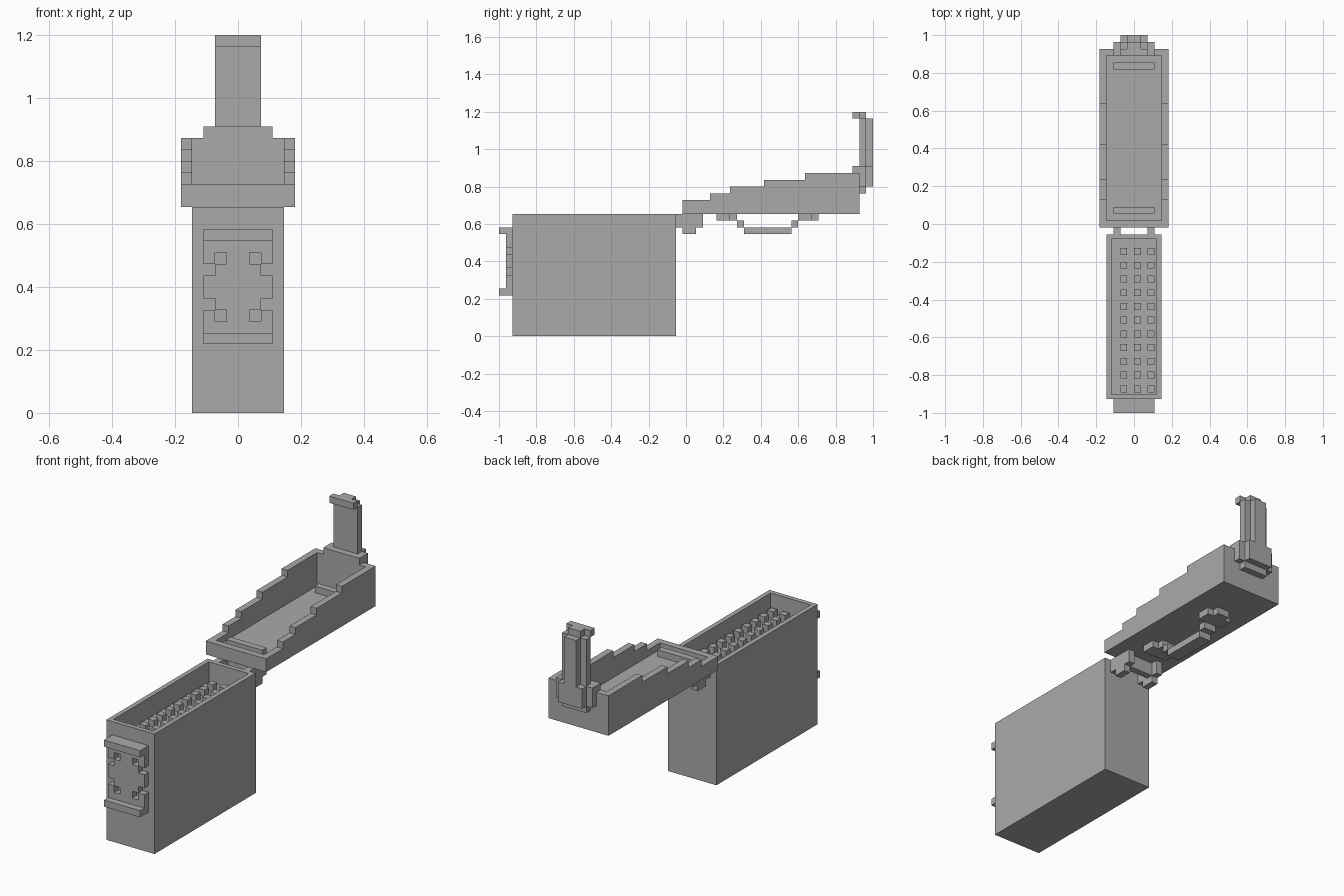
import bpy
import bmesh
from mathutils import Vector

U = 2 / 55  # size of one block

old = bpy.data.objects.get("Cube")
if old:
    bpy.data.objects.remove(old, do_unlink=True)

grey = bpy.data.materials.new("plain grey")
grey.use_nodes = True
grey.diffuse_color = (0.4, 0.4, 0.4, 1)
grey.node_tree.nodes["Principled BSDF"].inputs["Base Color"].default_value = (0.4, 0.4, 0.4, 1)


def place(x, y, z):
    """Block coordinates to model coordinates (y counts from the front)."""
    return Vector((x * U, y * U - 1, z * U))


def finish(name, bm):
    bmesh.ops.recalc_face_normals(bm, faces=bm.faces)
    mesh = bpy.data.meshes.new(name)
    bm.to_mesh(mesh)
    bm.free()
    mesh.materials.append(grey)
    obj = bpy.data.objects.new(name, mesh)
    bpy.context.collection.objects.link(obj)
    return obj


def add_box(bm, xs, ys, zs):
    lo, hi = place(xs[0], ys[0], zs[0]), place(xs[1], ys[1], zs[1])
    verts = bmesh.ops.create_cube(bm, size=1)["verts"]
    for v in verts:
        v.co = (lo + hi) / 2 + Vector(c * s for c, s in zip(v.co, hi - lo))
    return verts


def blocks(name, *boxes):
    bm = bmesh.new()
    for xs, ys, zs in boxes:
        if not isinstance(xs, tuple):
            xs = (-xs, xs)  # a single number is a half width
        add_box(bm, xs, ys, zs)
    return finish(name, bm)


def both(lo, hi, ys, zs):
    """The same box on both sides of the centre line."""
    return [((lo, hi), ys, zs), ((-hi, -lo), ys, zs)]


# Deep case: solid block with a shallow tray sunk into its top
bm = bmesh.new()
add_box(bm, (-4, 4), (2, 26), (0, 18))
top = max(bm.faces, key=lambda f: f.calc_center_median().z)
bmesh.ops.inset_region(bm, faces=[top], thickness=U)
sunk = bmesh.ops.extrude_face_region(bm, geom=[top])["geom"]
bmesh.ops.delete(bm, geom=[top], context="FACES_ONLY")
bmesh.ops.translate(bm, vec=(0, 0, -3 * U), verts=[g for g in sunk if isinstance(g, bmesh.types.BMVert)])
finish("case", bm)

# Rows of pegs in the tray
blocks("pegs", *[((x, x + 1), (y, y + 1), (15, 16))
                 for x in (-2, 0, 2) for y in range(3, 24, 2)])

# Front clasp plate with four holes, narrow necks and two lips
clasp = [(3, (1, 2), (10, 12))]
for outer, row, neck, lip in (((14, 16), 13, 12, 15), ((6, 8), 8, 9, 6)):
    clasp.append((3, (1, 2), outer))
    clasp.append((1, (1, 2), (row, row + 1)))
    clasp += both(2, 3, (1, 2), (row, row + 1))
    clasp.append((2, (1, 2), (neck, neck + 1)))
    clasp.append((3, (0, 1), (lip, lip + 1)))
blocks("front_clasp", *clasp)

# Lid side walls: stepped profile extruded one block
steps = [(27, 20), (31, 21), (34, 22), (39, 23), (45, 24)]
ends = [s[0] for s in steps[1:]] + [53]
outline = [(27, 18)]
for (start, height), end in zip(steps, ends):
    outline += [(start, height), (end, height)]
outline.append((53, 18))
for name, x in (("lid_left_wall", 4), ("lid_right_wall", -5)):
    bm = bmesh.new()
    face = bm.faces.new([bm.verts.new(place(x, y, z)) for y, z in outline])
    new = bmesh.ops.extrude_face_region(bm, geom=[face])["geom"]
    bmesh.ops.translate(bm, vec=(U, 0, 0), verts=[g for g in new if isinstance(g, bmesh.types.BMVert)])
    finish(name, bm)

# Lid floor, end walls and raised ribs
blocks("lid_floor", (4, (28, 52), (18, 19)))
blocks("lid_front_wall", (4, (27, 28), (18, 20)))
blocks("lid_back_wall", (4, (52, 53), (18, 24)))
blocks("lid_ribs", (3, (29, 30), (19, 20)), (3, (50, 51), (19, 20)))

# Hinge arms and pin
blocks("hinge",
       *both(2, 3, (26, 27), (16, 18)),
       *both(2, 3, (27, 29), (15, 18)),
       *both(2, 3, (29, 30), (16, 18)),
       (2, (28, 29), (16, 18)))

# Carry handle under the lid
blocks("handle",
       (2, (32, 34), (17, 18)), (1, (34, 35), (17, 18)),
       (1, (35, 36), (16, 17)), (1, (36, 43), (15, 16)), (1, (43, 44), (16, 17)),
       (2, (44, 46), (17, 18)), (1, (46, 47), (17, 18)))

# Latch: bracket on the back wall, upright tongue and hook
blocks("latch_bracket",
       (3, (52, 54), (24, 25)), (3, (53, 54), (22, 24)),
       (2, (53, 54), (21, 22)), (2, (54, 55), (22, 25)))
blocks("latch_tongue", (2, (53, 54), (25, 32)), (1, (54, 55), (25, 32)))
blocks("latch_hook", (2, (52, 53), (32, 33)), (1, (53, 54), (32, 33)))
